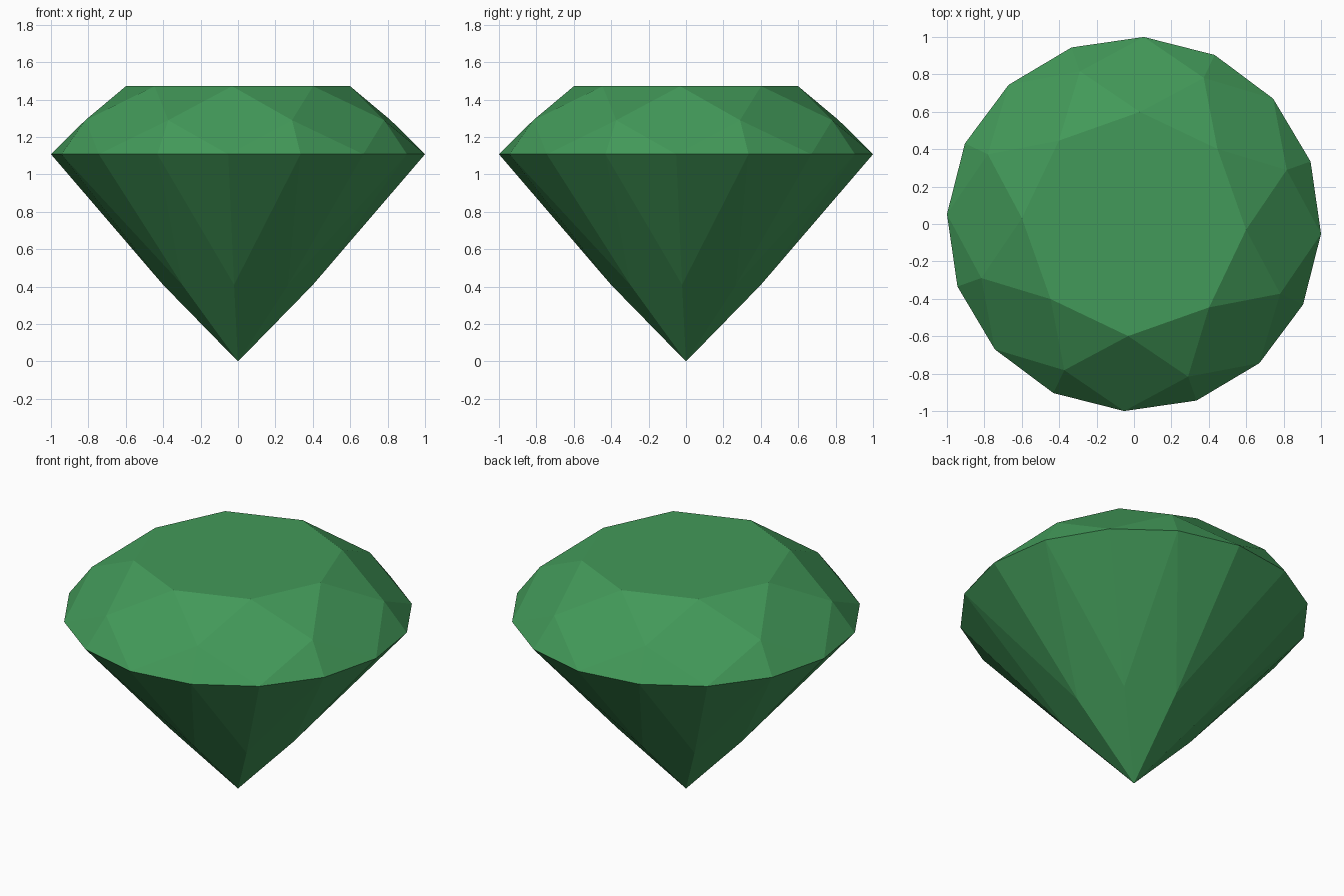
import bpy, bmesh, math

if "Cube" in bpy.data.objects:
    bpy.data.objects.remove(bpy.data.objects["Cube"])

SEG = 8
STEP = 2 * math.pi / SEG
TWIST = math.radians(-3)
Z_GIRDLE, Z_TABLE, Z_PAV = 1.108, 1.472, 0.41
R = 1.0014
R_TABLE = 0.6
R_CROWN = 0.8 / math.cos(STEP / 2)             # keeps crown kites flat
R_PAV = R * Z_PAV / Z_GIRDLE / math.cos(STEP / 2)  # keeps pavilion kites flat

bm = bmesh.new()


def ring(radius, z, count, shift=0.0):
    return [bm.verts.new((radius * math.cos(TWIST + shift + 2 * math.pi * i / count),
                          radius * math.sin(TWIST + shift + 2 * math.pi * i / count), z))
            for i in range(count)]


culet = bm.verts.new((0, 0, 0))
pav = ring(R_PAV, Z_PAV, SEG)
girdle = ring(R, Z_GIRDLE, 2 * SEG)
crown = ring(R_CROWN, (Z_GIRDLE + Z_TABLE) / 2, SEG, STEP / 2)
table = ring(R_TABLE, Z_TABLE, SEG)

# table facet
bm.faces.new(table)
for i in range(SEG):
    j = (i + 1) % SEG
    a, b, c = girdle[2 * i], girdle[2 * i + 1], girdle[2 * j]
    # crown: star, kite and upper girdle facets
    bm.faces.new((table[i], crown[i], table[j]))
    bm.faces.new((table[i], crown[i - 1], a, crown[i]))
    bm.faces.new((crown[i], a, b))
    bm.faces.new((crown[i], b, c))
    # pavilion: main kite and lower girdle facets
    bm.faces.new((culet, pav[j], b, pav[i]))
    bm.faces.new((pav[i], b, a))
    bm.faces.new((pav[j], c, b))
bmesh.ops.recalc_face_normals(bm, faces=bm.faces)

mesh = bpy.data.meshes.new("gem")
bm.to_mesh(mesh)
bm.free()
gem = bpy.data.objects.new("gem", mesh)
bpy.context.collection.objects.link(gem)

mat = bpy.data.materials.new("emerald green")
mat.diffuse_color = (0.055, 0.32, 0.1, 1)
mat.use_nodes = True
mat.node_tree.nodes["Principled BSDF"].inputs["Base Color"].default_value = mat.diffuse_color
mesh.materials.append(mat)
